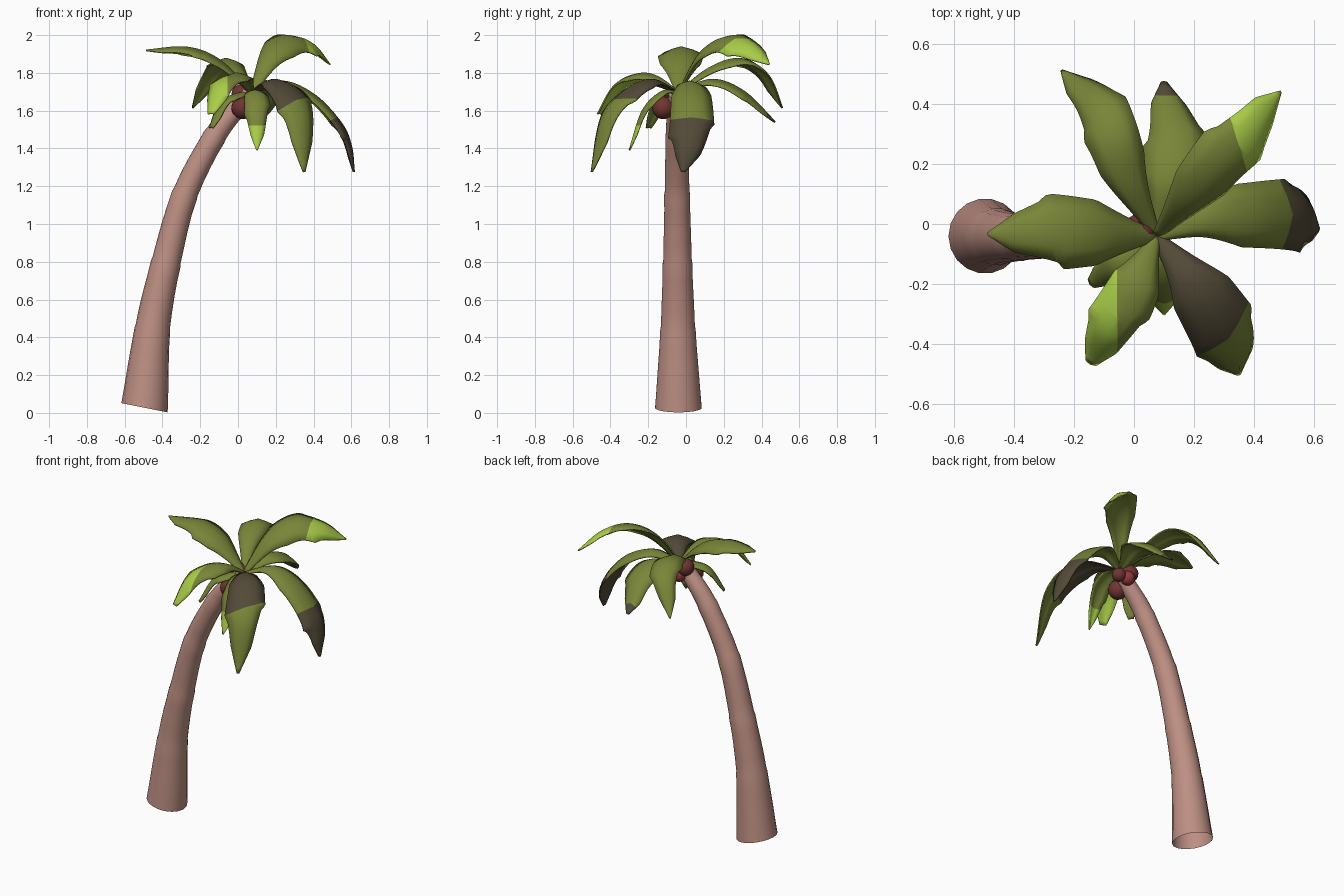
import bpy, bmesh, math
from mathutils import Vector

if "Cube" in bpy.data.objects:
    bpy.data.objects.remove(bpy.data.objects["Cube"])


def material(name, rgb):
    m = bpy.data.materials.new(name)
    m.diffuse_color = (*rgb, 1)
    m.use_nodes = True
    m.node_tree.nodes["Principled BSDF"].inputs["Base Color"].default_value = m.diffuse_color
    return m


BARK = material("bark", (0.51, 0.275, 0.227))
GREEN = material("leaf green", (0.19, 0.235, 0.04))
LIME = material("lime green", (0.40, 0.61, 0.065))
BROWN = material("dry brown", (0.085, 0.068, 0.038))
NUT = material("coconut red brown", (0.16, 0.035, 0.033))
RED = material("husk red", (0.30, 0.04, 0.045))


def make_object(name, bm, mats, angle=40):
    bmesh.ops.recalc_face_normals(bm, faces=bm.faces)
    mesh = bpy.data.meshes.new(name)
    bm.to_mesh(mesh)
    bm.free()
    for m in mats:
        mesh.materials.append(m)
    ob = bpy.data.objects.new(name, mesh)
    bpy.context.collection.objects.link(ob)
    bpy.ops.object.select_all(action='DESELECT')
    ob.select_set(True)
    bpy.context.view_layer.objects.active = ob
    bpy.ops.object.shade_smooth_by_angle(angle=math.radians(angle))
    return ob


def spline(pts, n):
    """Catmull-Rom curve through pts, n samples per span."""
    p = [2 * pts[0] - pts[1]] + pts + [2 * pts[-1] - pts[-2]]
    out = []
    for i in range(1, len(p) - 2):
        a, b, c, d = p[i - 1:i + 3]
        for k in range(n):
            t = k / n
            out.append(0.5 * (2 * b + (c - a) * t + (2 * a - 5 * b + 4 * c - d) * t * t
                              + (3 * b - a - 3 * c + d) * t ** 3))
    return out + [pts[-1]]


def lerp_table(table, t):
    for (t0, v0), (t1, v1) in zip(table, table[1:]):
        if t <= t1:
            return v0 + (v1 - v0) * (t - t0) / (t1 - t0)
    return table[-1][1]


# Curved trunk, open at the foot: (x, z, radius) at each growth ring, slight lip where rings meet
def build_trunk():
    stations = [(-0.495, 0.027, 0.125), (-0.452, 0.45, 0.092), (-0.38, 0.80, 0.077),
                (-0.28, 1.16, 0.067), (-0.12, 1.47, 0.059), (0.0, 1.62, 0.05), (0.06, 1.69, 0.042)]
    pts = [Vector((x, -0.04 - 0.006 * z, z)) for x, z, r in stations]
    path = spline(pts, 4)
    rings = []
    for i, p in enumerate(path):
        k = min(i // 4, len(stations) - 2)
        f = i / 4 - k
        r = stations[k][2] * (1 - f) + stations[k + 1][2] * f
        t = (path[min(i + 1, len(path) - 1)] - path[max(i - 1, 0)]).normalized()
        if i == 0:
            t = Vector((0.2, 0, 1)).normalized()      # foot is cut at a slant
        if i % 4 == 0 and 0 < i < 20:
            rings.append((p - t * 0.012, t, r + 0.003))
            rings.append((p + t * 0.012, t, r - 0.001))
        else:
            rings.append((p, t, r))
    bm = bmesh.new()
    n = 18
    loops = []
    for p, t, r in rings:
        u = Vector((0, 1, 0)).cross(t).normalized()
        v = t.cross(u)
        loops.append([bm.verts.new(p + r * (math.cos(a) * u + math.sin(a) * v))
                      for a in (2 * math.pi * j / n for j in range(n))])
    for a, b in zip(loops, loops[1:]):
        for j in range(n):
            bm.faces.new((a[j], a[(j + 1) % n], b[(j + 1) % n], b[j]))
    bm.faces.new(loops[-1])
    make_object("trunk", bm, [BARK], 50)


# Palm frond: arched, tented blade with a notched edge; faces beyond a cut plane get a second colour
ROOT = Vector((0.075, -0.04, 1.70))
US = (-1, -0.5, 0, 0.5, 1)


def frond(name, pts, half, tip=0.03, droop=0.35, tilt=0.0, cut=None, notch=0.58):
    points = [ROOT] + [Vector(p) for p in pts]
    path = spline(points, 8)
    d = points[-1] - ROOT
    side0 = Vector((d.y, -d.x, 0)).normalized()
    n = len(path) - 1
    bm = bmesh.new()
    rows = []
    for i, p in enumerate(path):
        s = i / n
        t = (path[min(i + 1, n)] - path[max(i - 1, 0)]).normalized()
        up = side0.cross(t).normalized()
        side = side0 * math.cos(tilt) - up * math.sin(tilt)
        up = side.cross(t).normalized()
        row = []
        for u in US:
            k = notch if u < 0 else notch + 0.12     # notches staggered left and right
            w = half * lerp_table([(0, 0.12), (0.15, 0.42), (0.35, 0.87), (k, 1.0),
                                   (k + 0.03, 0.83), (0.87, 0.5 + tip * 0.5), (1, tip)], s)
            row.append(bm.verts.new(p + side * (w * u) - up * (droop * w * abs(u) ** 1.3)))
        rows.append(row)
    for a, b in zip(rows, rows[1:]):
        for j in range(len(US) - 1):
            bm.faces.new((a[j], a[j + 1], b[j + 1], b[j]))
    mats = [GREEN]
    if cut:
        axis, limit, mat = Vector(cut[0]).normalized(), cut[1], cut[2]
        bmesh.ops.bisect_plane(bm, geom=bm.verts[:] + bm.edges[:] + bm.faces[:],
                               plane_co=axis * limit, plane_no=axis)
        for f in bm.faces:
            if f.calc_center_median().dot(axis) > limit:
                f.material_index = 1
        mats.append(mat)
    ob = make_object(name, bm, mats)
    mod = ob.modifiers.new("thickness", 'SOLIDIFY')
    mod.thickness = 0.008
    mod.offset = 0


build_trunk()

frond("frond_left", [(-0.1, -0.03, 1.87), (-0.27, -0.025, 1.935), (-0.487, -0.033, 1.92)], 0.125)
frond("frond_back_left", [(-0.01, 0.13, 1.83), (-0.07, 0.29, 1.875), (-0.14, 0.42, 1.80),
                          (-0.24, 0.51, 1.615)], 0.095)
frond("frond_back", [(0.125, 0.14, 1.765), (0.135, 0.31, 1.70), (0.10, 0.473, 1.54)], 0.108,
      tip=0.08, cut=((0, 1, 0), 0.425, BROWN))
frond("frond_back_right", [(0.18, 0.07, 1.90), (0.29, 0.20, 1.985), (0.40, 0.32, 1.95),
                           (0.487, 0.44, 1.845)], 0.11, tilt=0.45, cut=((0.95, 0.3, 0), 0.41, LIME))
frond("frond_right", [(0.24, 0.02, 1.755), (0.41, 0.03, 1.68), (0.55, 0.03, 1.53),
                      (0.60, 0.02, 1.41), (0.615, -0.015, 1.275)], 0.12, tip=0.08,
      cut=((0.35, 0, -0.94), -1.28, BROWN))
frond("frond_front_right", [(0.19, -0.18, 1.765), (0.28, -0.32, 1.71), (0.34, -0.43, 1.57),
                            (0.35, -0.50, 1.275)], 0.12, tip=0.05,
      cut=((-0.6, 0.3, 0.74), 0.925, BROWN))
frond("frond_front_left", [(0.03, -0.15, 1.78), (-0.02, -0.25, 1.795), (-0.09, -0.37, 1.74),
                           (-0.145, -0.465, 1.585)], 0.095, tip=0.2, cut=((-1, 0, 0), 0.055, LIME))
frond("small_frond_front", [(0.095, -0.13, 1.70), (0.105, -0.23, 1.60), (0.10, -0.30, 1.39)], 0.07,
      cut=((0, 0, -1), -1.52, LIME))
frond("small_frond_left", [(0.0, -0.10, 1.69), (-0.08, -0.15, 1.65), (-0.145, -0.20, 1.51)], 0.055,
      tip=0.3)

# Coconuts clustered under the crown
for i, (x, y, z, r, mat) in enumerate([(0.025, -0.12, 1.615, 0.06, NUT), (0.02, -0.02, 1.685, 0.055, NUT),
                                       (0.11, -0.01, 1.64, 0.043, NUT), (0.05, 0.0, 1.635, 0.045, RED)]):
    bm = bmesh.new()
    bmesh.ops.create_uvsphere(bm, u_segments=16, v_segments=10, radius=r)
    bmesh.ops.translate(bm, verts=bm.verts, vec=(x, y, z))
    make_object(f"coconut_{i + 1}", bm, [mat], 60)
